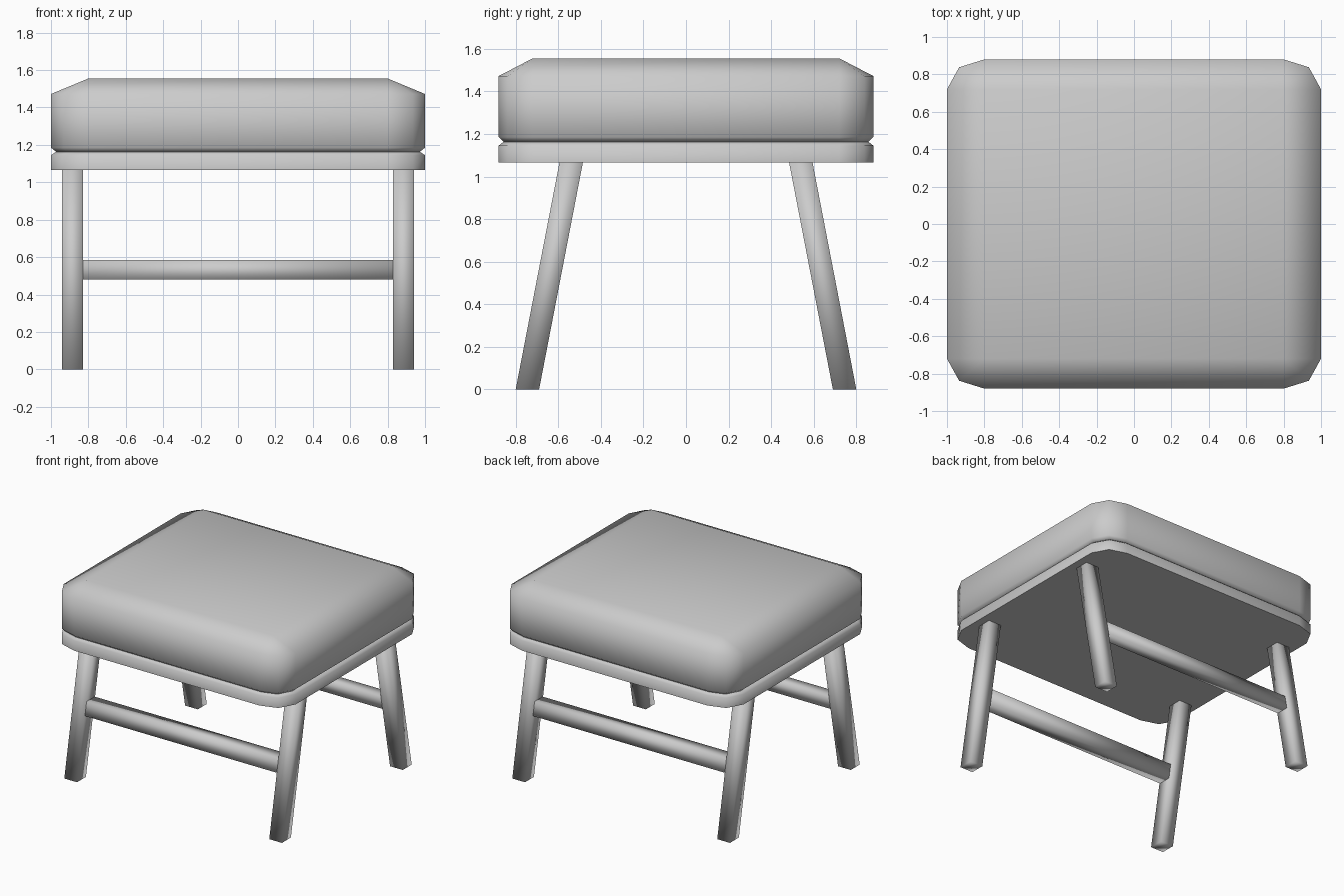
import bpy, bmesh, math

if "Cube" in bpy.data.objects:
    bpy.data.objects.remove(bpy.data.objects["Cube"])

CORNER = [(0.20, 0.0), (0.135, 0.118), (0.0, 0.16)]  # corner arc offsets
CX, CY = 0.80, 0.72                                   # corner centres


def outline(k):
    """Rounded rectangle; k scales the corner arc (0 = sharp inner rectangle)."""
    pts = []
    for sx, sy in ((1, 1), (-1, 1), (-1, -1), (1, -1)):
        arc = [(sx * (CX + k * a), sy * (CY + k * b)) for a, b in CORNER]
        pts += arc if sx * sy > 0 else arc[::-1]
    return pts


def finish(name, bm, angle):
    bmesh.ops.remove_doubles(bm, verts=bm.verts, dist=1e-4)
    bmesh.ops.recalc_face_normals(bm, faces=bm.faces)
    me = bpy.data.meshes.new(name)
    bm.to_mesh(me)
    bm.free()
    ob = bpy.data.objects.new(name, me)
    bpy.context.collection.objects.link(ob)
    bpy.ops.object.select_all(action='DESELECT')
    ob.select_set(True)
    bpy.context.view_layer.objects.active = ob
    bpy.ops.object.shade_smooth_by_angle(angle=math.radians(angle))
    return ob


def slab(name, profile, angle):
    """Stack rounded-rectangle rings given as (corner scale, z)."""
    bm = bmesh.new()
    rings = [[bm.verts.new((x, y, z)) for x, y in outline(k)] for k, z in profile]
    n = len(rings[0])
    for lo, hi in zip(rings, rings[1:]):
        for i in range(n):
            j = (i + 1) % n
            bm.faces.new((lo[i], lo[j], hi[j], hi[i]))
    bm.faces.new(rings[0][::-1])
    bm.faces.new(rings[-1])
    return finish(name, bm, angle)


def slanted_bar(name, x0, x1, z0, z1, side, depth):
    """Four-sided bar following the splay of the legs."""
    bm = bmesh.new()
    bmesh.ops.create_cube(bm, size=1.0)
    for v in bm.verts:
        z = z0 if v.co.z < 0 else z1
        y = 0.745 - 0.193 * z + v.co.y * depth
        v.co = (x0 if v.co.x < 0 else x1, side * y, z)
    return finish(name, bm, 120)


# Upholstered cushion and the base board below it
slab("cushion", [(0.86, 1.163), (1, 1.185), (1, 1.472), (0, 1.555)], 65)
slab("seat_base", [(1, 1.066), (1, 1.145), (0.86, 1.163)], 65)

# Splayed legs and the rails joining them
for side, end in ((-1, "front"), (1, "back")):
    for sx, lr in ((-1, "left"), (1, "right")):
        slanted_bar(f"{end}_{lr}_leg", sx * 0.885 - 0.055, sx * 0.885 + 0.055,
                    0.0, 1.07, side, 0.11)
    slanted_bar(f"{end}_rail", -0.832, 0.832, 0.48, 0.585, side, 0.10)
